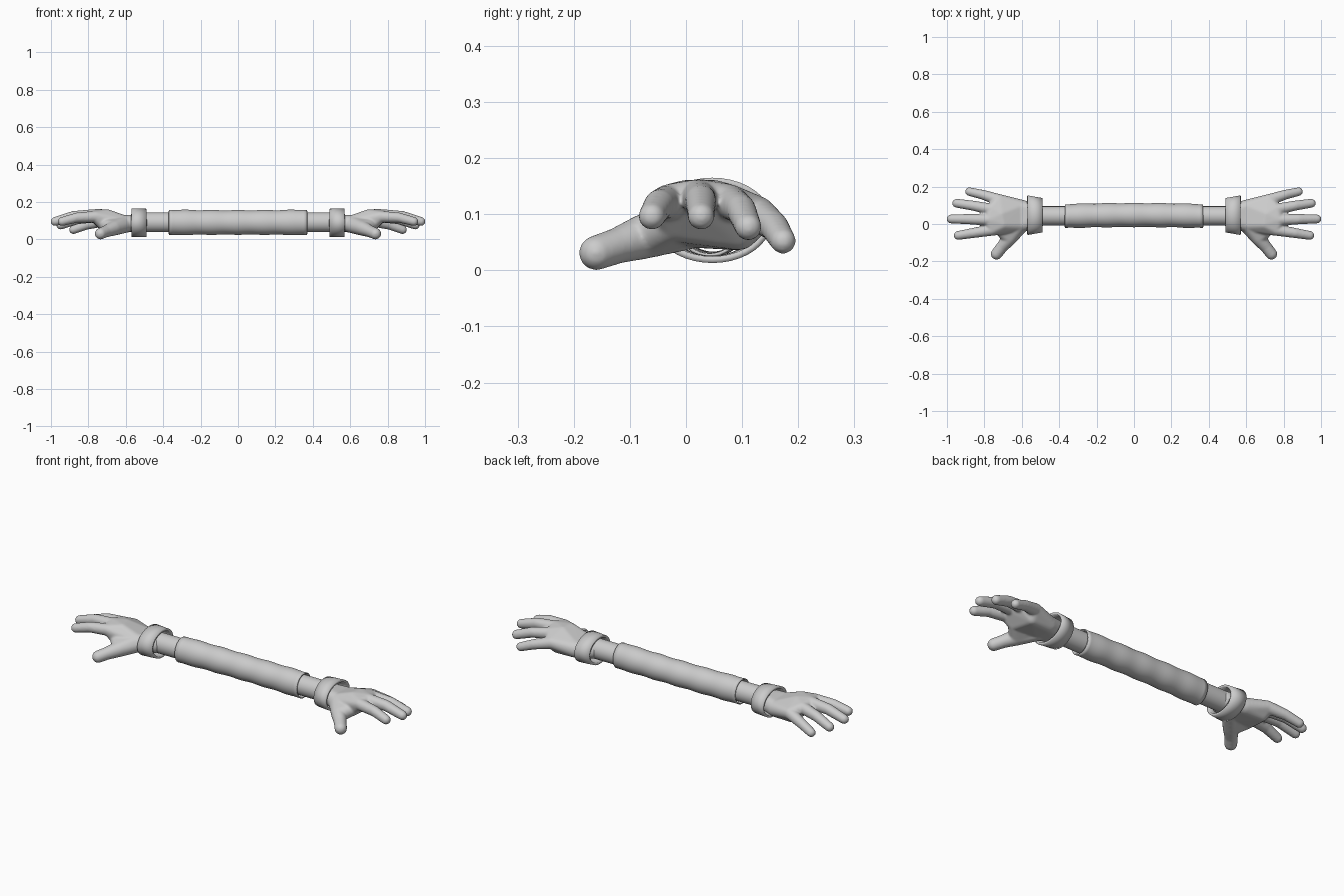
import bpy, bmesh, math
from mathutils import Matrix, Vector

if "Cube" in bpy.data.objects:
    bpy.data.objects.remove(bpy.data.objects["Cube"])

grey = bpy.data.materials.new("plain grey")
grey.diffuse_color = (0.6, 0.6, 0.6, 1)
grey.use_nodes = True
grey.node_tree.nodes["Principled BSDF"].inputs["Base Color"].default_value = grey.diffuse_color


def finish(name, bm):
    bmesh.ops.recalc_face_normals(bm, faces=bm.faces)
    me = bpy.data.meshes.new(name)
    bm.to_mesh(me)
    bm.free()
    ob = bpy.data.objects.new(name, me)
    bpy.context.collection.objects.link(ob)
    me.materials.append(grey)
    return ob


def smooth(ob, angle=40):
    bpy.ops.object.select_all(action='DESELECT')
    ob.select_set(True)
    bpy.context.view_layer.objects.active = ob
    bpy.ops.object.shade_smooth_by_angle(angle=math.radians(angle))


def tube(name, rings, wall=0.0, segments=40):
    """Elliptical tube along x; each ring is (x, y, z, half_y, half_z)."""
    bm = bmesh.new()
    loops = []
    for x, y, z, ry, rz in rings:
        angles = [2 * math.pi * i / segments for i in range(segments)]
        loops.append([bm.verts.new((x, y + ry * math.cos(a), z + rz * math.sin(a))) for a in angles])
    for a, b in zip(loops, loops[1:]):
        for i in range(segments):
            j = (i + 1) % segments
            bm.faces.new((a[i], a[j], b[j], b[i]))
    ob = finish(name, bm)
    if wall:
        mod = ob.modifiers.new("wall", 'SOLIDIFY')
        mod.thickness = wall
        mod.offset = -1
    smooth(ob)
    return ob


def hull(bm, balls):
    """Adds the convex hull of some balls (x, y, z, radius)."""
    part = bmesh.new()
    for x, y, z, r in balls:
        bmesh.ops.create_icosphere(part, subdivisions=3, radius=r,
                                   matrix=Matrix.Translation((x, y, z)))
    res = bmesh.ops.convex_hull(part, input=part.verts)
    inside = {g for g in res["geom_interior"] if isinstance(g, bmesh.types.BMVert)}
    bmesh.ops.delete(part, geom=list(inside), context='VERTS')
    me = bpy.data.meshes.new("temp")
    part.to_mesh(me)
    part.free()
    bm.from_mesh(me)
    bpy.data.meshes.remove(me)


# Knuckle, middle joint and tip of each finger
FINGERS = [
    [(0.76, -0.032, 0.122, 0.031), (0.86, -0.048, 0.117, 0.027), (0.94, -0.061, 0.096, 0.024)],
    [(0.77, 0.022, 0.130, 0.032), (0.88, 0.026, 0.124, 0.028), (0.978, 0.027, 0.096, 0.024)],
    [(0.76, 0.078, 0.122, 0.031), (0.86, 0.098, 0.108, 0.027), (0.948, 0.111, 0.077, 0.024)],
    [(0.72, 0.128, 0.100, 0.032), (0.81, 0.157, 0.078, 0.026), (0.88, 0.173, 0.052, 0.023)],
]
THUMB = [(0.60, 0.000, 0.078, 0.042), (0.665, -0.075, 0.060, 0.040),
         (0.705, -0.122, 0.044, 0.032), (0.735, -0.160, 0.031, 0.031)]
WRIST = [(0.52, 0.020, 0.090, 0.046), (0.52, 0.060, 0.090, 0.046)]
HEEL = [(0.61, 0.000, 0.085, 0.044), (0.61, 0.088, 0.080, 0.044)]
PALM = [(0.70, 0.000, 0.125, 0.036), (0.71, 0.050, 0.125, 0.036),
        (0.72, -0.020, 0.085, 0.034), (0.71, 0.095, 0.070, 0.034)]


def hand(name, side):
    bm = bmesh.new()
    hull(bm, WRIST + HEEL)
    hull(bm, HEEL + PALM + [f[0] for f in FINGERS])
    hull(bm, HEEL[:1] + [PALM[2], THUMB[1]])
    for chain in FINGERS + [THUMB]:
        for a, b in zip(chain, chain[1:]):
            hull(bm, [a, b])
    if side < 0:
        bmesh.ops.scale(bm, vec=Vector((-1, 1, 1)), verts=bm.verts)
        bmesh.ops.reverse_faces(bm, faces=bm.faces)
    ob = finish(name, bm)
    # Fuse the pieces into one soft surface
    mod = ob.modifiers.new("fuse", 'REMESH')
    mod.mode = 'VOXEL'
    mod.voxel_size = 0.005
    mod.use_smooth_shade = True
    mod = ob.modifiers.new("soften", 'SMOOTH')
    mod.factor = 0.5
    mod.iterations = 8


# Bare arm running the whole length
tube("arm", [(x, 0.043, 0.092, 0.052, 0.053) for x in (-0.56, -0.3, 0, 0.3, 0.56)])

# Slightly wavy sleeve around the middle
steps = 36
sleeve = []
for i in range(steps + 1):
    x = -0.37 + 0.74 * i / steps
    bulge = 1 - (x / 0.37) ** 2
    ripple = 0.0015 * math.cos(x * 45)
    sleeve.append((x, 0.042 + 0.006 * bulge, 0.091, 0.064 + ripple, 0.068 - 0.003 * bulge + ripple))
tube("sleeve", sleeve, wall=0.006)

# Flared cuffs and hands
for side, label in ((-1, "left"), (1, "right")):
    tube(label + "_cuff", [(side * 0.49, 0.047, 0.089, 0.092, 0.075),
                           (side * 0.53, 0.047, 0.089, 0.099, 0.076),
                           (side * 0.57, 0.047, 0.089, 0.106, 0.076)][::side], wall=0.012)
    hand(label + "_hand", side)
